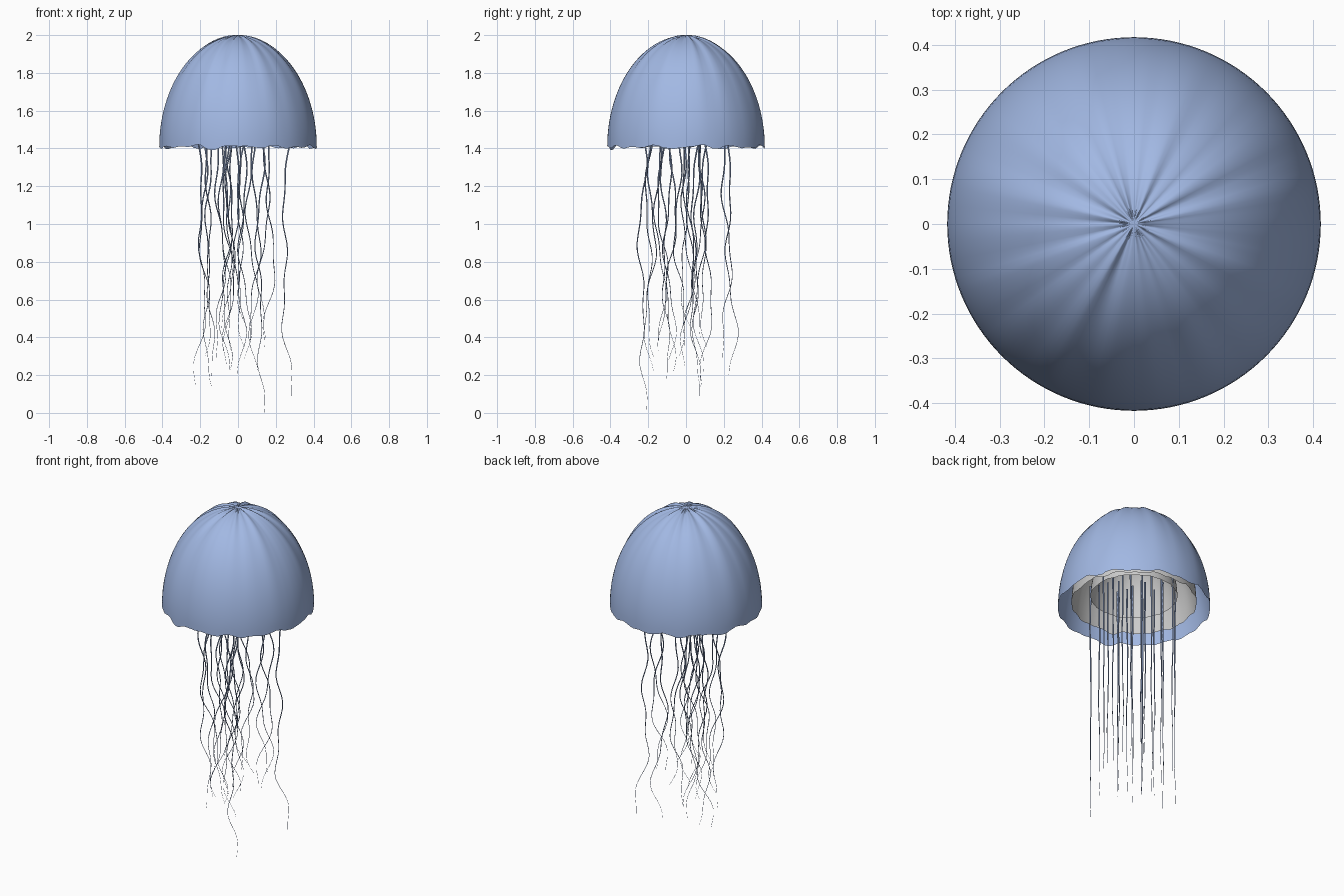
import bpy, bmesh, math, random

if "Cube" in bpy.data.objects:
    bpy.data.objects.remove(bpy.data.objects["Cube"])

random.seed(7)

blue = bpy.data.materials.new("jelly_blue")
blue.diffuse_color = (0.36, 0.48, 0.77, 1)
blue.use_nodes = True
blue.node_tree.nodes["Principled BSDF"].inputs["Base Color"].default_value = blue.diffuse_color

# Uneven pleats: one height offset per meridian
COLS = 128
WAVES = [(random.choice((7, 11, 14, 19, 24, 29, 33)), random.uniform(0, 6.28)) for _ in range(8)]
PLEATS = [0.0014 * sum(math.sin(n * 2 * math.pi * i / COLS + p) for n, p in WAVES)
          + random.uniform(-0.0012, 0.0012) for i in range(COLS)]


def dome(name, scale, ripple, mat=None):
    """Open thin bell, scaled about z = 1.57."""
    rows = 28
    bm = bmesh.new()
    grid = []
    for j in range(rows):
        t = j / rows * math.pi / 2
        r, z = 0.417 * math.cos(t), 1.408 + 0.588 * math.sin(t)
        edge = 1 + 1.2 * max(0, 1 - j / 4)      # rim is wavier than the crown
        ring = []
        for i in range(COLS):
            a = 2 * math.pi * i / COLS
            zz = min(z + ripple * edge * PLEATS[i], 2.0)
            ring.append(bm.verts.new((scale * r * math.cos(a), scale * r * math.sin(a),
                                      1.57 + scale * (zz - 1.57))))
        grid.append(ring)
    apex = bm.verts.new((0, 0, 1.57 + scale * 0.43))
    for j in range(rows - 1):
        for i in range(COLS):
            k = (i + 1) % COLS
            bm.faces.new((grid[j][i], grid[j][k], grid[j + 1][k], grid[j + 1][i]))
    for i in range(COLS):
        bm.faces.new((grid[-1][i], grid[-1][(i + 1) % COLS], apex))
    for f in bm.faces:
        f.smooth = True
    me = bpy.data.meshes.new(name)
    bm.to_mesh(me)
    bm.free()
    ob = bpy.data.objects.new(name, me)
    bpy.context.collection.objects.link(ob)
    if mat:
        me.materials.append(mat)


# Nested bells
dome("outer_bell", 1.0, 1.0, blue)
dome("middle_bell", 0.82, 1.0)
dome("inner_bell", 0.57, 0.4)


def tentacle(name, x, y, tip):
    """Tapered strand swaying along the x = y diagonal only."""
    cu = bpy.data.curves.new(name, 'CURVE')
    cu.dimensions = '3D'
    cu.bevel_depth = 0.0048
    cu.bevel_resolution = 1
    cu.use_fill_caps = True
    sp = cu.splines.new('POLY')
    n = 40
    sp.points.add(n - 1)
    p1, p2, p3 = (random.uniform(0, 6.28) for _ in range(3))
    for i, p in enumerate(sp.points):
        u = i / (n - 1)
        z = 1.6 + (tip - 1.6) * u
        d = (0.010 + 0.012 * u) * (math.sin(9 * z + p1) + 0.8 * math.sin(5 * z + p2)
                                   + 0.45 * math.sin(21 * z + p3))
        p.co = (x + d, y + d, z, 1)
        p.radius = 1 - 0.88 * u
    cu.materials.append(blue)
    ob = bpy.data.objects.new(name, cu)
    bpy.context.collection.objects.link(ob)


# Tentacles: (across diagonal, along diagonal, tip height)
SPOTS = [(-.246, -.08, 0), (-.197, -.07, .22), (-.148, .21, .09), (-.148, -.05, .33),
         (-.104, -.17, .30), (-.104, .13, .35), (-.087, -.04, .28), (-.049, .15, .40),
         (-.049, -.13, .33), (-.016, -.09, .22), (-.016, .01, .45), (.027, -.19, .18),
         (.038, -.02, .25), (.055, .08, .35), (.055, -.06, .45), (.098, -.15, .30),
         (.098, .01, .22), (.153, -.07, .14), (.164, .165, .20), (.219, -.06, .15),
         (.219, .08, .28)]
for k, (t, s, tip) in enumerate(SPOTS):
    tentacle(f"tentacle_{k + 1}", (s - t) * 0.7071, (s + t) * 0.7071, tip)
